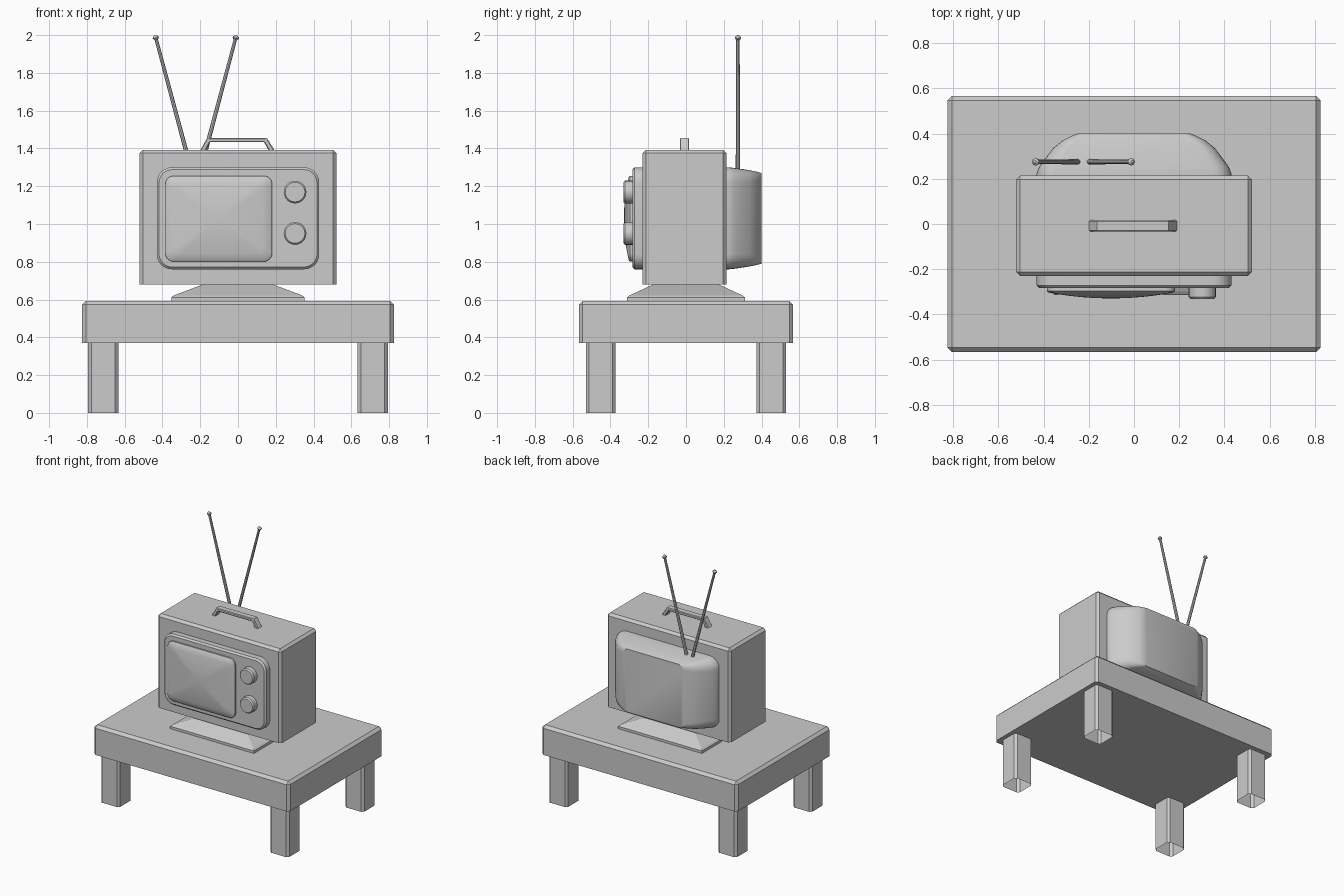
import bpy, bmesh
from math import sin, cos, pi
from mathutils import Vector

if "Cube" in bpy.data.objects:
    bpy.data.objects.remove(bpy.data.objects["Cube"])


def finish(name, bm, smooth=False):
    bmesh.ops.recalc_face_normals(bm, faces=bm.faces[:])
    me = bpy.data.meshes.new(name)
    bm.to_mesh(me)
    bm.free()
    ob = bpy.data.objects.new(name, me)
    bpy.context.collection.objects.link(ob)
    if smooth:
        bpy.ops.object.select_all(action='DESELECT')
        ob.select_set(True)
        bpy.context.view_layer.objects.active = ob
        bpy.ops.object.shade_smooth_by_angle(angle=0.6)
    return ob


def box(name, x, y, z, bevel, top=True, open_bottom=False):
    """Box from (min, max) ranges; upright edges and optionally top edges chamfered."""
    bm = bmesh.new()
    bmesh.ops.create_cube(bm, size=1)
    for v in bm.verts:
        v.co = [r[0] if c < 0 else r[1] for c, r in zip(v.co, (x, y, z))]
    edges = [e for e in bm.edges
             if abs(e.verts[0].co.z - e.verts[1].co.z) > 1e-4
             or (top and e.verts[0].co.z > z[1] - 1e-4)]
    bmesh.ops.bevel(bm, geom=edges, offset=bevel, segments=1, affect='EDGES')
    if open_bottom:
        low = [f for f in bm.faces if f.calc_center_median().z < z[0] + 1e-4]
        bmesh.ops.delete(bm, geom=low, context='FACES_ONLY')
    return finish(name, bm)


def rounded(hx, hz, r, n=6):
    """Outline of a rounded rectangle around the origin."""
    pts = []
    for q, (sx, sz) in enumerate(((1, 1), (-1, 1), (-1, -1), (1, -1))):
        for i in range(n + 1):
            a = (q + i / n) * pi / 2
            pts.append((sx * (hx - r) + r * cos(a), sz * (hz - r) + r * sin(a)))
    return pts


def loft(name, cx, cz, rings, smooth=True):
    """Join rounded rectangles (y, half width, half height, radius) along y."""
    bm = bmesh.new()
    loops = [[bm.verts.new((cx + px, y, cz + pz)) for px, pz in rounded(hx, hz, r)]
             for y, hx, hz, r in rings]
    for a, b in zip(loops, loops[1:]):
        for i in range(len(a)):
            j = (i + 1) % len(a)
            bm.faces.new((a[i], a[j], b[j], b[i]))
    bm.faces.new(loops[0])
    bm.faces.new(loops[-1])
    return finish(name, bm, smooth)


def lathe(name, base, axis, profile, n, smooth=False):
    """Revolve (radius, distance) points around an axis starting at base."""
    bm = bmesh.new()
    rot = Vector((0, 0, 1)).rotation_difference(Vector(axis))
    loops = []
    for r, d in profile:
        loops.append([bm.verts.new(Vector(base) + rot @ Vector(
            (r * cos(2 * pi * i / n), r * sin(2 * pi * i / n), d))) for i in range(n)])
    for a, b in zip(loops, loops[1:]):
        for i in range(n):
            j = (i + 1) % n
            bm.faces.new((a[i], a[j], b[j], b[i]))
    bm.faces.new(loops[0])
    bm.faces.new(loops[-1])
    return finish(name, bm, smooth)


# Table
box("table_top", (-.825, .825), (-.567, .567), (.37, .593), .02)
for sx in (-1, 1):
    for sy in (-1, 1):
        box("table_leg", sorted((sx * .633, sx * .793)), sorted((sy * .373, sy * .53)),
            (0, .371), .017, top=False, open_bottom=True)

# Stand: thin plate tapering up to the cabinet
bm = bmesh.new()
stand = [[bm.verts.new((sx * hx, sy * hy, z)) for sx, sy in ((-1, -1), (1, -1), (1, 1), (-1, 1))]
         for z, hx, hy in ((.592, .353, .312), (.612, .353, .312), (.622, .34, .298), (.682, .18, .17))]
for a, b in zip(stand, stand[1:]):
    for i in range(4):
        bm.faces.new((a[i], a[(i + 1) % 4], b[(i + 1) % 4], b[i]))
bm.faces.new(stand[0])
bm.faces.new(stand[-1])
finish("stand", bm)

# Cabinet with front frame and tapered back cover
box("cabinet", (-.521, .521), (-.23, .214), (.68, 1.393), .018)
loft("front_frame", 0, 1.03, [(-.22, .43, .27, .08), (-.272, .43, .27, .08),
                              (-.284, .418, .258, .07)])
loft("back_cover", 0, 1.03, [(.2, .43, .27, .08), (.225, .43, .27, .08),
                             (.255, .418, .267, .08), (.29, .392, .262, .075),
                             (.335, .358, .255, .065), (.37, .315, .248, .055),
                             (.39, .275, .243, .045), (.4, .25, .24, .035)])

# Bulging screen
screen = [(-.28, .283, .227, .045), (-.297, .283, .227, .045), (-.303, .276, .22, .04)]
for i in range(1, 7):
    s = 1 - i / 6.3
    screen.append((-.303 - .026 * (1 - s * s), .276 * s, .22 * s, .04 * s))
loft("screen", -.102, 1.028, screen)

# Knobs
for z in (1.169, .95):
    lathe("knob", (.302, -.28, z), (0, -1, 0),
          [(.06, 0), (.06, .042), (.052, .052)], 24, True)

# Carrying handle: bent strip
outer = [(-.203, 1.385), (-.163, 1.456), (.153, 1.456), (.196, 1.385)]
inner = [(-.172, 1.385), (-.148, 1.433), (.138, 1.433), (.165, 1.385)]
bm = bmesh.new()
rows = [[bm.verts.new((p[0], y, p[1])) for p, y in
         ((o, -.033), (o, .017), (i, .017), (i, -.033))] for o, i in zip(outer, inner)]
for a, b in zip(rows, rows[1:]):
    for i in range(4):
        bm.faces.new((a[i], a[(i + 1) % 4], b[(i + 1) % 4], b[i]))
bm.faces.new(rows[0])
bm.faces.new(rows[-1])
bmesh.ops.bevel(bm, geom=[e for e in bm.edges if abs(e.verts[0].co.y - e.verts[1].co.y) < 1e-4
                          and min(v.co.z for v in e.link_faces[0].verts) > 0
                          and abs(e.verts[0].co.z + e.verts[1].co.z - 2.77) > 1e-3],
                offset=.005, segments=1, affect='EDGES')
finish("handle", bm)

# Pair of antennas with small pointed tips
for x0, x1 in ((-.246, -.435), (-.2, -.012)):
    a, b = Vector((x0, .275, 1.28)), Vector((x1, .275, 1.985))
    L = (b - a).length
    lathe("antenna", a, (b - a).normalized(),
          [(.012, 0), (.009, L - .012), (.017, L), (.015, L + .006), (.006, L + .014)], 8)
